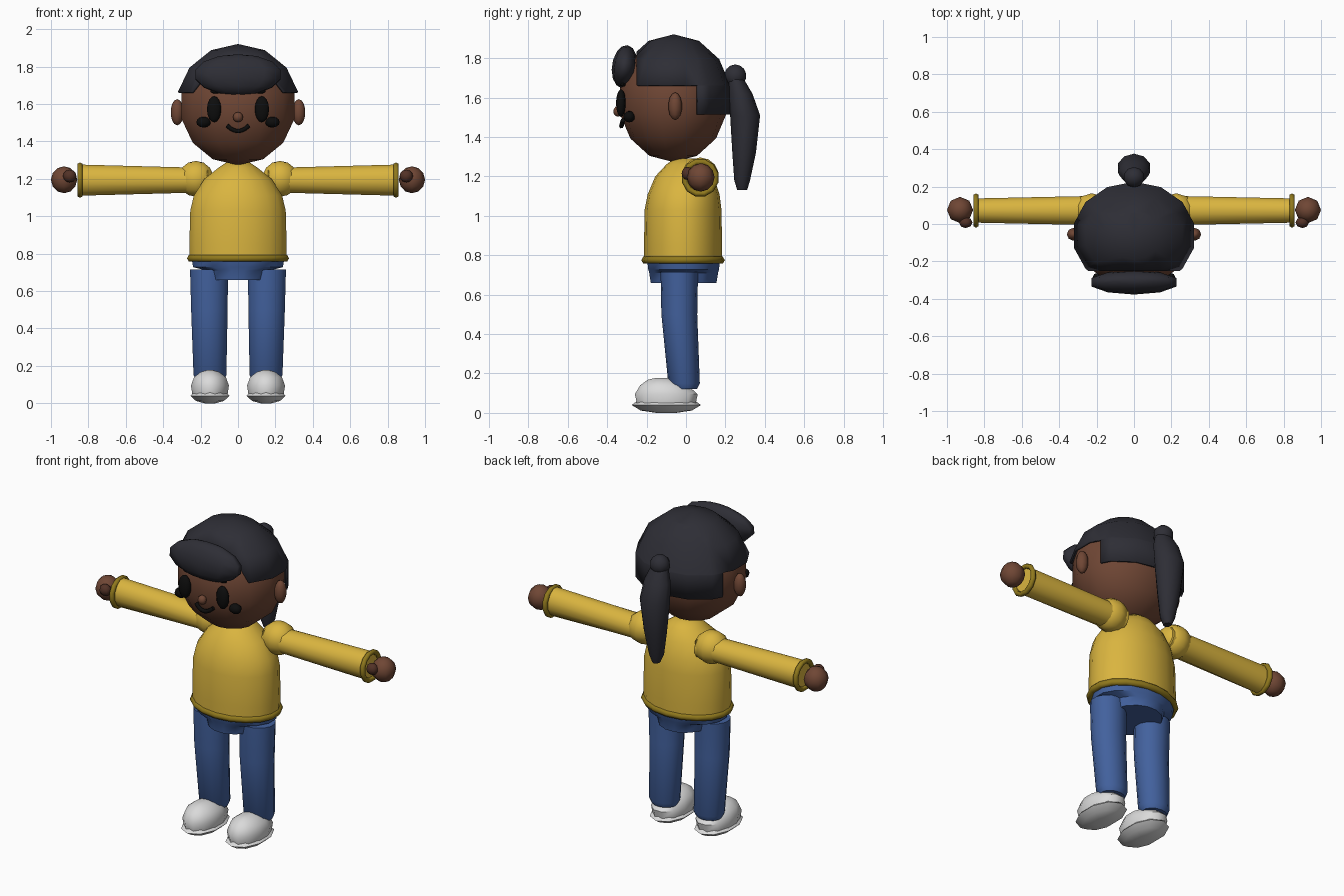
import bpy, bmesh, math
from mathutils import Vector, Matrix

cube = bpy.data.objects.get("Cube")
if cube:
    bpy.data.objects.remove(cube, do_unlink=True)


def material(name, rgb):
    m = bpy.data.materials.new(name)
    m.use_nodes = True
    m.diffuse_color = (*rgb, 1)
    m.node_tree.nodes["Principled BSDF"].inputs["Base Color"].default_value = (*rgb, 1)
    return m


SKIN = material("brown skin", (0.16, 0.062, 0.035))
DARK_SKIN = material("dark brown skin", (0.085, 0.032, 0.02))
HAIR = material("charcoal hair", (0.027, 0.027, 0.036))
BLACK = material("black", (0.004, 0.004, 0.004))
YELLOW = material("yellow knit", (0.7, 0.46, 0.05))
TRIM = material("dark yellow trim", (0.28, 0.19, 0.012))
BLUE = material("blue denim", (0.055, 0.12, 0.34))
WHITE = material("off white", (0.7, 0.7, 0.7))


def finish(name, bm, mat, angle=65):
    """Turn a bmesh into a smooth shaded object that keeps hard edges."""
    bmesh.ops.recalc_face_normals(bm, faces=bm.faces)
    mesh = bpy.data.meshes.new(name)
    bm.to_mesh(mesh)
    bm.free()
    mesh.materials.append(mat)
    for p in mesh.polygons:
        p.use_smooth = True
    mesh.set_sharp_from_angle(angle=math.radians(angle))
    ob = bpy.data.objects.new(name, mesh)
    bpy.context.collection.objects.link(ob)
    return ob


def ball_mesh(centre, radii, seg, rings, tilt=0):
    bm = bmesh.new()
    bmesh.ops.create_uvsphere(bm, u_segments=seg, v_segments=rings, radius=1)
    bm.transform(Matrix.Translation(centre) @ Matrix.Rotation(tilt, 4, "X")
                 @ Matrix.Diagonal((*radii, 1)))
    return bm


def ball(name, centre, radii, mat, seg=10, rings=7, tilt=0):
    return finish(name, ball_mesh(centre, radii, seg, rings, tilt), mat)


def loft(name, rings, mat, n=14, place=None, angle=50):
    """Capped tube through rings of (height, centre x, centre y, radius x, radius y)."""
    bm = bmesh.new()
    loops = []
    for h, cx, cy, rx, ry in rings:
        loop = []
        for i in range(n):
            a = math.tau * (i + 0.5) / n
            loop.append(bm.verts.new((cx + rx * math.cos(a), cy + ry * math.sin(a), h)))
        loops.append(loop)
    for lo, hi in zip(loops, loops[1:]):
        for i in range(n):
            j = (i + 1) % n
            bm.faces.new((lo[i], lo[j], hi[j], hi[i]))
    bm.faces.new(loops[0])
    bm.faces.new(loops[-1])
    if place:
        bm.transform(place)
    return finish(name, bm, mat, angle)


def band(name, rx, ry, tube, mat, place, n=14, m=6):
    """Elliptical ring of round trim."""
    bm = bmesh.new()
    grid = []
    for i in range(n):
        a = math.tau * (i + 0.5) / n
        grid.append([bm.verts.new(((rx + tube * math.cos(b)) * math.cos(a),
                                   (ry + tube * math.cos(b)) * math.sin(a),
                                   tube * math.sin(b)))
                     for b in (math.tau * k / m for k in range(m))])
    for i in range(n):
        p, q = grid[i], grid[(i + 1) % n]
        for k in range(m):
            j = (k + 1) % m
            bm.faces.new((p[k], q[k], q[j], p[j]))
    bm.transform(place)
    return finish(name, bm, mat)


# Head
HEAD = Vector((0, -0.065, 1.59))
ball("head", HEAD, (0.317, 0.278, 0.317), SKIN, 14, 7)

# Hair cap: a sphere cut open at the face and stepped behind the ears
TEMPLE, NAPE, FRONT, BEHIND_EAR = 1.663, 1.515, -0.25, 0.06
bm = ball_mesh(HEAD + Vector((0, 0.003, -0.004)), (0.34, 0.295, 0.335), 14, 7)
for point, normal in (((0, 0, TEMPLE), (0, 0, 1)), ((0, 0, NAPE), (0, 0, 1)),
                      ((0, FRONT, 0), (0, 1, 0)), ((0, BEHIND_EAR, 0), (0, 1, 0))):
    bmesh.ops.bisect_plane(bm, geom=bm.verts[:] + bm.edges[:] + bm.faces[:],
                           plane_co=point, plane_no=normal, dist=0.0005)
bare = []
for f in bm.faces:
    c = f.calc_center_median()
    low = TEMPLE if c.y < BEHIND_EAR else NAPE
    if c.z < low or c.y < FRONT:
        bare.append(f)
bmesh.ops.delete(bm, geom=bare, context="FACES")
cap = finish("hair_cap", bm, HAIR)
shell = cap.modifiers.new("thickness", "SOLIDIFY")
shell.thickness = 0.012
shell.offset = -1

# Fringe and ponytail
ball("fringe", (0, -0.312, 1.757), (0.245, 0.064, 0.11), HAIR, 10, 7, math.radians(-8))
ball("hair_tie_knot", (0, 0.25, 1.71), (0.058, 0.056, 0.058), HAIR, 10, 7)
loft("ponytail", [(1.13, 0, 0.285, 0.022, 0.025), (1.18, 0, 0.285, 0.045, 0.04),
                  (1.32, 0, 0.295, 0.068, 0.06), (1.51, 0, 0.3, 0.09, 0.076),
                  (1.62, 0, 0.275, 0.08, 0.062), (1.7, 0, 0.25, 0.05, 0.04)], HAIR, 10)

# Nose and mouth
ball("nose", (0, -0.345, 1.53), (0.027, 0.024, 0.027), SKIN, 8, 6)
curve = bpy.data.curves.new("mouth", "CURVE")
curve.dimensions = "3D"
curve.bevel_depth = 0.012
curve.bevel_resolution = 1
curve.use_fill_caps = True
smile = curve.splines.new("POLY")
smile.points.add(6)
for i, p in enumerate(smile.points):
    t = i / 3 - 1
    p.co = (0.058 * t, -0.328 + 0.008 * t * t, 1.455 + 0.03 * t * t, 1)
curve.materials.append(BLACK)
bpy.context.collection.objects.link(bpy.data.objects.new("mouth", curve))

# Torso, hem and hips
loft("sweater", [(0.77, 0, -0.015, 0.262, 0.197), (0.85, 0, -0.015, 0.264, 0.198),
                 (1.03, 0, -0.015, 0.259, 0.195), (1.11, 0, -0.012, 0.24, 0.182),
                 (1.2, 0, -0.008, 0.182, 0.148), (1.26, 0, 0, 0.105, 0.1),
                 (1.29, 0, 0, 0.06, 0.06)], YELLOW, 18)
band("sweater_hem", 0.257, 0.192, 0.02, TRIM, Matrix.Translation((0, -0.015, 0.775)), 18)
loft("hips", [(0.66, 0, -0.012, 0.158, 0.17), (0.71, 0, -0.012, 0.172, 0.178),
              (0.728, 0, -0.012, 0.245, 0.183), (0.79, 0, -0.012, 0.255, 0.19)], BLUE, 16, None, 35)

for side, s in (("left", 1), ("right", -1)):
    # Face details
    ball(side + "_eye", (s * 0.128, -0.33, 1.572), (0.04, 0.025, 0.07), BLACK, 10, 8)
    ball(side + "_brow", (s * 0.118, -0.318, 1.668), (0.03, 0.015, 0.012), BLACK, 8, 6)
    ball(side + "_cheek_spot", (s * 0.184, -0.288, 1.503), (0.039, 0.03, 0.029), BLACK, 8, 6)
    ball(side + "_ear", (s * 0.325, -0.055, 1.556), (0.035, 0.035, 0.07), SKIN, 8, 7)

    # Arm: lofted along the body's side axis
    along = Matrix.Translation((0, 0.072, 1.193)) @ Matrix.Rotation(s * math.pi / 2, 4, "Y")
    ball(side + "_shoulder", (s * 0.225, 0.072, 1.2), (0.1, 0.095, 0.096), YELLOW, 10, 7)
    loft(side + "_sleeve", [(0.16, 0, 0, 0.07, 0.08), (0.3, 0, 0, 0.071, 0.079),
                            (0.845, 0, 0, 0.086, 0.067)], YELLOW, 12, along)
    band(side + "_cuff", 0.083, 0.08, 0.015, TRIM,
         along @ Matrix.Translation((0, 0, 0.845)), 12)
    ball(side + "_hand", (s * 0.93, 0.075, 1.195), (0.07, 0.07, 0.072), SKIN, 8, 6)
    ball(side + "_thumb", (s * 0.9, 0.008, 1.215), (0.036, 0.03, 0.034), DARK_SKIN, 8, 6)

    # Leg
    loft(side + "_leg", [(0.12, s * 0.15, -0.005, 0.075, 0.06), (0.15, s * 0.15, -0.01, 0.09, 0.08),
                         (0.5, s * 0.153, -0.034, 0.1, 0.091),
                         (0.715, s * 0.155, -0.034, 0.104, 0.095)], BLUE, 14)

    # Shoe upper and flared sole
    loft(side + "_shoe", [(0.05, s * 0.15, -0.1, 0.098, 0.155), (0.095, s * 0.15, -0.1, 0.105, 0.165),
                          (0.14, s * 0.15, -0.112, 0.088, 0.125),
                          (0.168, s * 0.15, -0.122, 0.05, 0.075),
                          (0.178, s * 0.15, -0.122, 0.015, 0.03)], WHITE, 12)
    loft(side + "_sole", [(0, s * 0.15, -0.1, 0.03, 0.05), (0.012, s * 0.15, -0.1, 0.078, 0.13),
                          (0.04, s * 0.15, -0.1, 0.11, 0.176),
                          (0.066, s * 0.15, -0.1, 0.085, 0.14)], WHITE, 10)
